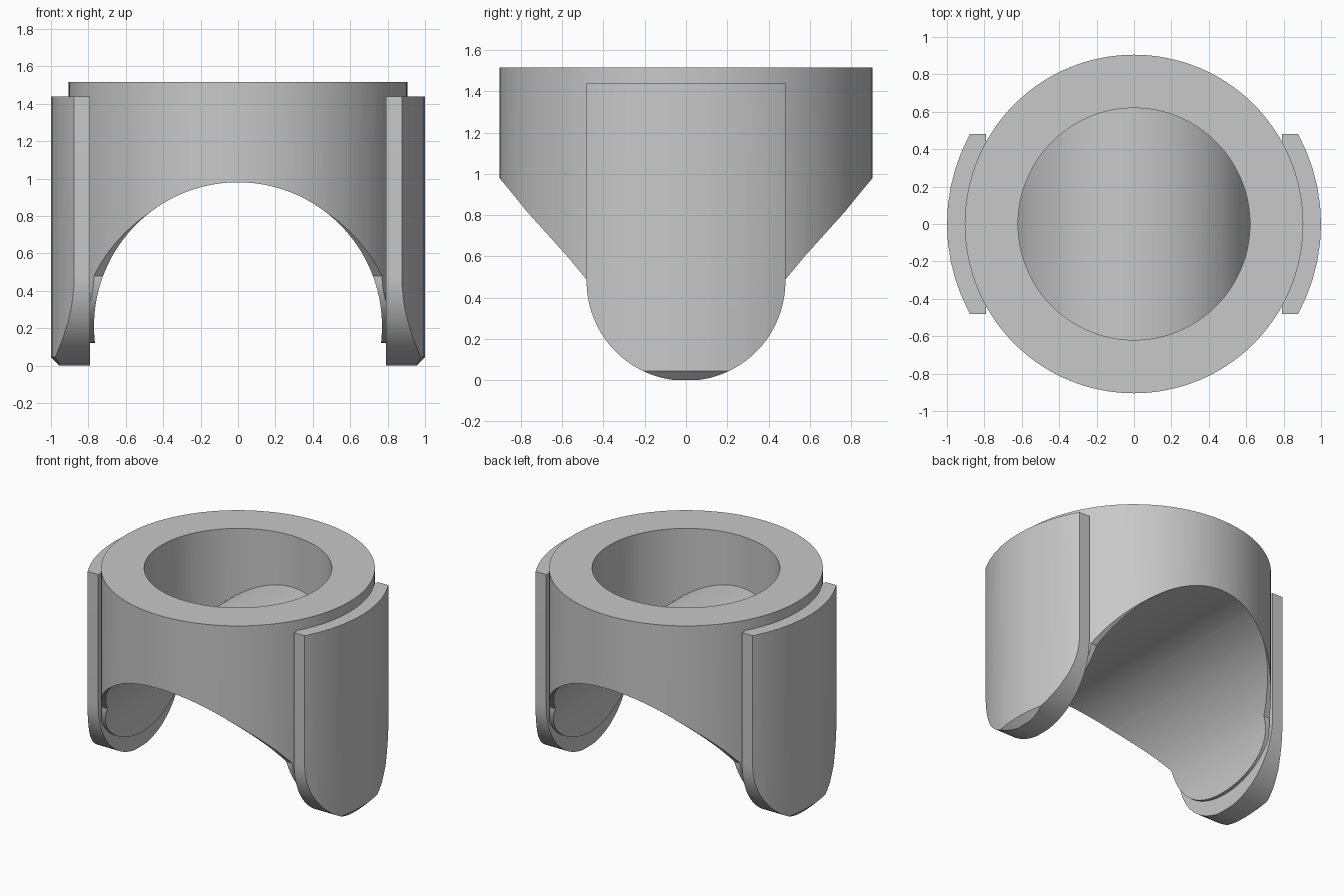
import bpy, bmesh
from math import sin, cos, pi, radians
from mathutils import Matrix

if "Cube" in bpy.data.objects:
    bpy.data.objects.remove(bpy.data.objects["Cube"])

grey = bpy.data.materials.new("plain grey")
grey.use_nodes = True
grey.diffuse_color = (0.58, 0.58, 0.58, 1)
grey.node_tree.nodes["Principled BSDF"].inputs["Base Color"].default_value = grey.diffuse_color


def make(name, bm):
    bmesh.ops.recalc_face_normals(bm, faces=bm.faces)
    mesh = bpy.data.meshes.new(name)
    bm.to_mesh(mesh)
    bm.free()
    mesh.materials.append(grey)
    obj = bpy.data.objects.new(name, mesh)
    bpy.context.collection.objects.link(obj)
    return obj


def cylinder(name, radius, low, high, segments=128, chamfer=0):
    bm = bmesh.new()
    bmesh.ops.create_cone(bm, cap_ends=True, segments=segments, radius1=radius, radius2=radius,
                          depth=high - low, matrix=Matrix.Translation((0, 0, (low + high) / 2)))
    if chamfer:
        rim = [e for e in bm.edges if all(v.co.z < low + 0.01 for v in e.verts)]
        bmesh.ops.bevel(bm, geom=rim, offset=chamfer, segments=1, affect='EDGES')
    return make(name, bm)


def tunnel(name, radius, height):
    # Cylinder lying along y
    obj = cylinder(name, radius, -1.5, 1.5)
    obj.data.transform(Matrix.Translation((0, 0, height)) @ Matrix.Rotation(pi / 2, 4, 'X'))
    return obj


def prism(name, half_outline, x0, x1):
    # Symmetric side outline (y, z), extruded along x
    outline = half_outline + [(-y, z) for y, z in reversed(half_outline) if y > 0.001]
    bm = bmesh.new()
    face = bm.faces.new([bm.verts.new((x0, y, z)) for y, z in outline])
    new = bmesh.ops.extrude_face_region(bm, geom=[face])["geom"]
    bmesh.ops.translate(bm, vec=(x1 - x0, 0, 0),
                        verts=[v for v in new if isinstance(v, bmesh.types.BMVert)])
    return make(name, bm)


def rounded_end(width, low, centre, steps=20):
    angles = [pi / 2 * i / steps for i in range(steps + 1)]
    return [(width * sin(a), centre - (centre - low) * cos(a)) for a in angles]


def boolean(obj, cutter, operation):
    mod = obj.modifiers.new("cut", 'BOOLEAN')
    mod.operation = operation
    mod.solver = 'EXACT'
    mod.object = cutter
    bpy.context.view_layer.objects.active = obj
    bpy.ops.object.modifier_apply(modifier=mod.name)
    bpy.data.objects.remove(cutter)


def smooth(obj):
    bpy.ops.object.select_all(action='DESELECT')
    obj.select_set(True)
    bpy.context.view_layer.objects.active = obj
    bpy.ops.object.shade_smooth_by_angle(angle=radians(25))


# Ring body with tapering legs, arched underneath
ring = cylinder("ring_body", 0.905, 0.05, 1.515)
leg_outline = rounded_end(0.475, 0.12, 0.48) + [(0.575, 0.6), (0.8, 0.85), (0.91, 0.985), (1.1, 1.2), (1.1, 1.7)]
boolean(ring, prism("leg_cutter", leg_outline, -1.2, 1.2), 'INTERSECT')
boolean(ring, tunnel("arch_cutter", 0.77, 0.21), 'DIFFERENCE')

# Blind bore with an arched floor
bore = cylinder("bore_cutter", 0.62, 0.5, 1.7)
boolean(bore, tunnel("floor_cutter", 0.65, 0.49), 'DIFFERENCE')
boolean(ring, bore, 'DIFFERENCE')
smooth(ring)

# Rounded side plates with a flat inner face
for name, turn in (("left_plate", 0), ("right_plate", pi)):
    plate = cylinder(name, 1.0, 0, 1.44, 64, 0.045)
    outline = rounded_end(0.482, -0.003, 0.48) + [(0.482, 1.6)]
    boolean(plate, prism("plate_cutter", outline, 0.79, 1.2), 'INTERSECT')
    plate.data.transform(Matrix.Rotation(turn, 4, 'Z'))
    smooth(plate)
